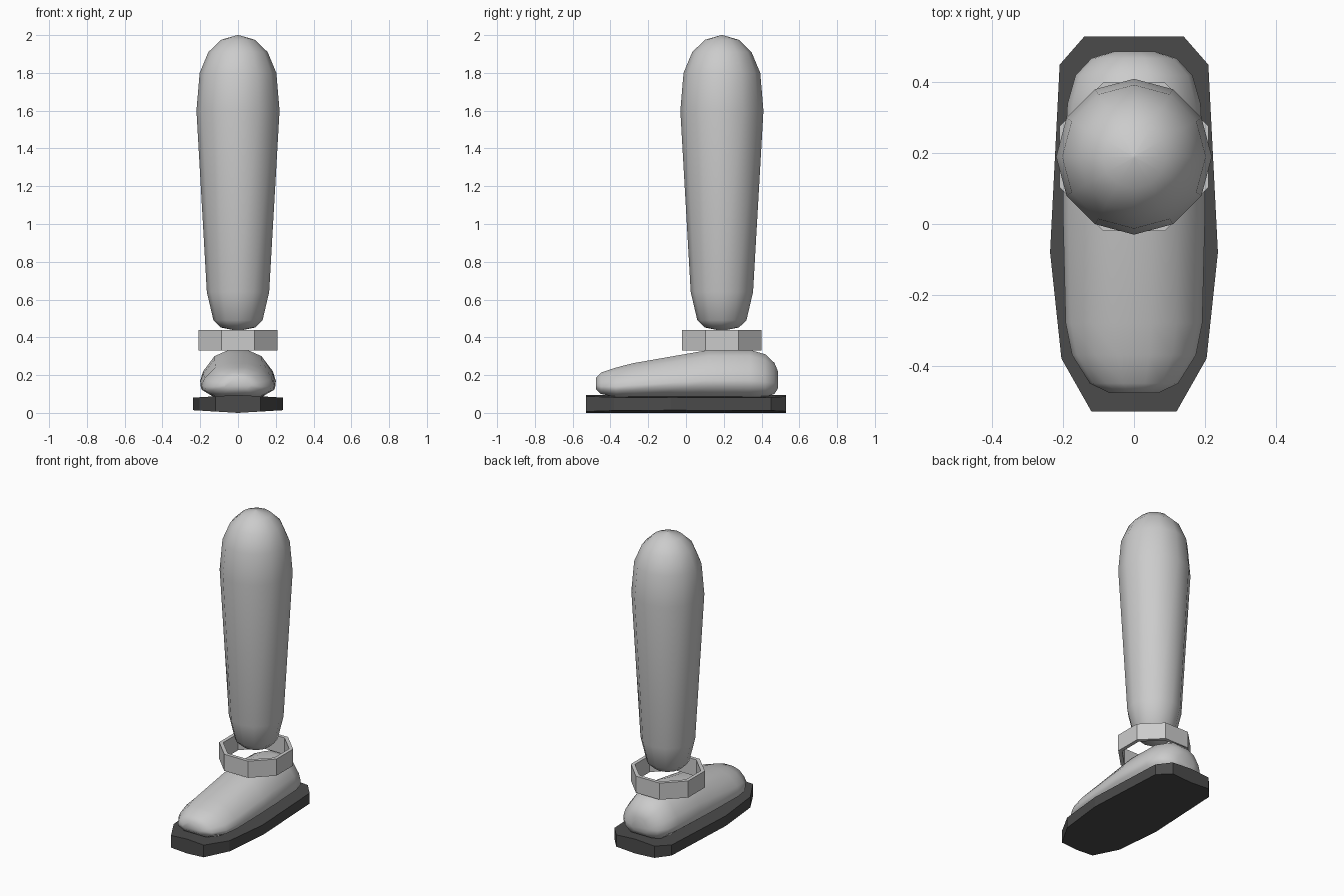
import bpy
import math

cube = bpy.data.objects.get("Cube")
if cube:
    bpy.data.objects.remove(cube, do_unlink=True)


def material(name, value):
    mat = bpy.data.materials.new(name)
    mat.use_nodes = True
    colour = (value, value, value, 1)
    mat.diffuse_color = colour
    mat.node_tree.nodes["Principled BSDF"].inputs["Base Color"].default_value = colour
    return mat


grey = material("light grey", 0.6)
dark = material("dark rubber", 0.07)


def loft(name, rings, mat, smooth=False, capped=True):
    """Skin a list of equal-length point rings; without caps, join last to first."""
    n, count = len(rings[0]), len(rings)
    verts = [p for ring in rings for p in ring]
    faces = []
    for i in range(count - 1 if capped else count):
        a, b = i * n, (i + 1) % count * n
        for j in range(n):
            k = (j + 1) % n
            faces.append((a + j, a + k, b + k, b + j))
    if capped:
        faces.append(tuple(reversed(range(n))))
        faces.append(tuple(range((count - 1) * n, count * n)))
    mesh = bpy.data.meshes.new(name)
    mesh.from_pydata(verts, [], faces)
    mesh.materials.append(mat)
    obj = bpy.data.objects.new(name, mesh)
    bpy.context.collection.objects.link(obj)
    bpy.ops.object.select_all(action="DESELECT")
    bpy.context.view_layer.objects.active = obj
    obj.select_set(True)
    # Consistent outward normals
    bpy.ops.object.mode_set(mode="EDIT")
    bpy.ops.mesh.select_all(action="SELECT")
    bpy.ops.mesh.normals_make_consistent(inside=False)
    bpy.ops.object.mode_set(mode="OBJECT")
    if smooth:
        bpy.ops.object.shade_smooth_by_angle(angle=math.radians(60))
    return obj


def circle(radius, z, sides, y=0.19, turn=0.0):
    angles = [2 * math.pi * (i + turn) / sides for i in range(sides)]
    return [(radius * math.cos(a), y + radius * math.sin(a), z) for a in angles]


# Lower leg: tapered twelve-sided lathe with a domed top
leg_profile = [(0.005, 0.435), (0.09, 0.452), (0.13, 0.49), (0.165, 0.64), (0.22, 1.6),
               (0.203, 1.8), (0.157, 1.91), (0.09, 1.975), (0.004, 2.0)]
loft("lower_leg", [circle(r, z, 12) for r, z in leg_profile], grey, smooth=True)

# Ankle band: open octagonal ring
outer = 0.21 / math.cos(math.pi / 8)
inner = outer - 0.025
band = [(outer, 0.33), (outer, 0.44), (inner, 0.44), (inner, 0.33)]
loft("ankle_band", [circle(r, z, 8, turn=0.5) for r, z in band], grey, capped=False)

# Foot: cross-sections from toe to heel as (y, half width, bottom, top)
half = [(0.65, 0), (0.98, 0.2), (1, 0.35), (0.92, 0.55), (0.62, 0.87), (0.25, 1)]
section = half + [(-x, z) for x, z in reversed(half)]
stations = [(-0.477, 0.07, 0.125, 0.185), (-0.45, 0.125, 0.1, 0.213),
            (-0.37, 0.175, 0.085, 0.24), (-0.28, 0.193, 0.085, 0.263),
            (0.0, 0.2, 0.085, 0.312), (0.12, 0.2, 0.085, 0.333),
            (0.34, 0.188, 0.085, 0.333), (0.42, 0.165, 0.085, 0.31),
            (0.468, 0.12, 0.1, 0.265), (0.487, 0.06, 0.13, 0.22)]
foot = [[(w * x, y, low + (top - low) * z) for x, z in section]
        for y, w, low, top in stations]
loft("foot", foot, grey, smooth=True)

# Sole: slab that thins slightly towards both sides
outline = [(0.12, -0.53), (0.205, -0.38), (0.237, -0.08), (0.21, 0.45), (0.14, 0.53)]
slab = []
for y, x in [(p[1], p[0]) for p in outline]:
    thin = 0.06 * x
    slab.append([(-x, y, thin), (0, y, 0), (x, y, thin),
                 (x, y, 0.095 - thin), (0, y, 0.095), (-x, y, 0.095 - thin)])
loft("sole", slab, dark)
